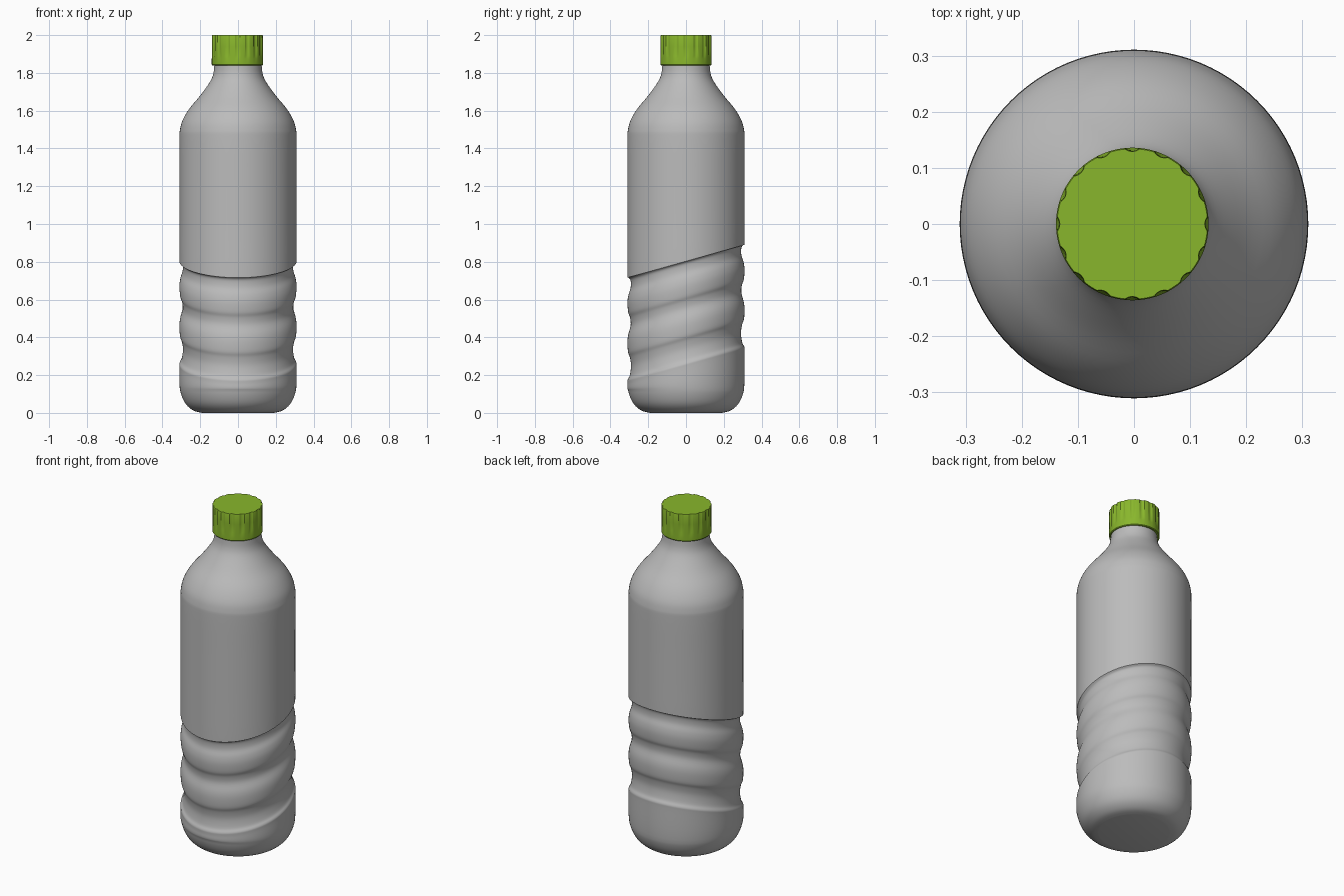
import bpy, bmesh, math

cube = bpy.data.objects.get("Cube")
if cube:
    bpy.data.objects.remove(cube, do_unlink=True)

R = 0.31          # body radius
TILT = 0.28       # slope of the grip grooves


def material(name, rgb):
    m = bpy.data.materials.new(name)
    m.use_nodes = True
    m.diffuse_color = (*rgb, 1)
    m.node_tree.nodes["Principled BSDF"].inputs["Base Color"].default_value = (*rgb, 1)
    return m


def lathe(name, rows, segments, point, mat, angle):
    """Skin rings of points and close both ends with flat caps."""
    bm = bmesh.new()
    rings = [[bm.verts.new(point(row, 2 * math.pi * i / segments, i))
              for i in range(segments)] for row in rows]
    for low, high in zip(rings, rings[1:]):
        for i in range(segments):
            j = (i + 1) % segments
            bm.faces.new((low[i], low[j], high[j], high[i]))
    bm.faces.new(rings[0][::-1])
    bm.faces.new(rings[-1])
    mesh = bpy.data.meshes.new(name)
    bm.to_mesh(mesh)
    bm.free()
    mesh.materials.append(mat)
    ob = bpy.data.objects.new(name, mesh)
    bpy.context.collection.objects.link(ob)
    bpy.ops.object.select_all(action='DESELECT')
    ob.select_set(True)
    bpy.context.view_layer.objects.active = ob
    bpy.ops.object.shade_smooth_by_angle(angle=math.radians(angle))
    return ob


def smooth_path(pts, steps=4):
    """Catmull-Rom curve through the profile points."""
    p = [pts[0]] + pts + [pts[-1]]
    out = []
    for a, b, c, d in zip(p, p[1:], p[2:], p[3:]):
        for k in range(steps):
            t = k / steps
            out.append(tuple(
                0.5 * (2 * q + (r - o) * t + (2 * o - 5 * q + 4 * r - s) * t * t
                       + (3 * q - o - 3 * r + s) * t ** 3)
                for o, q, r, s in zip(a, b, c, d)))
    return out + [pts[-1]]


# Profile as (radius, height): rounded base, three grip grooves, shoulder, neck
base = [(0.19, 0), (0.235, 0.012), (0.275, 0.045), (0.3, 0.095), (R, 0.15)]
grip = [(R, 0.24), (0.309, 0.262), (0.298, 0.285), (0.291, 0.335),
        (0.297, 0.38), (0.307, 0.41), (R, 0.46), (0.306, 0.5),
        (0.293, 0.55), (0.296, 0.59), (0.306, 0.62), (R, 0.67),
        (0.305, 0.71), (0.293, 0.75), (0.294, 0.79), (0.308, 0.806), (R, 0.82)]
shoulder = [(R, 1.0), (R, 1.25), (R, 1.45), (0.307, 1.5), (0.293, 1.55),
            (0.258, 1.61), (0.2, 1.68), (0.15, 1.75), (0.132, 1.79),
            (0.126, 1.83), (0.125, 1.86)]


def body_point(row, a, i):
    r, s = row
    # Grooves lie on tilted planes; tilt fades out towards base and shoulder
    w = max(0, min(1, (s - 0.12) / 0.12, (1.25 - s) / 0.4))
    return (r * math.cos(a), r * math.sin(a), s + TILT * R * math.sin(a) * w)


lathe("bottle_body", smooth_path(base + grip + shoulder), 96, body_point,
      material("bottle grey", (0.5, 0.5, 0.5)), 50)

# Screw cap with sixteen tapering vertical flutes above a plain lower band
FLUTE = (1, 0.75, 0, 0, 0, 0, 0, 0.75)
cap_rows = [(0.133, 1.84, 0), (0.136, 1.844, 0), (0.136, 1.875, 0),
            (0.136, 1.89, 0.004), (0.136, 1.94, 0.006),
            (0.136, 1.994, 0.006), (0.134, 2.0, 0.005)]


def cap_point(row, a, i):
    r, z, depth = row
    r -= depth * FLUTE[i % len(FLUTE)]
    return (r * math.cos(a) - 0.003, r * math.sin(a), z)


lathe("screw_cap", cap_rows, 16 * len(FLUTE), cap_point,
      material("cap green", (0.25, 0.47, 0.025)), 30)
